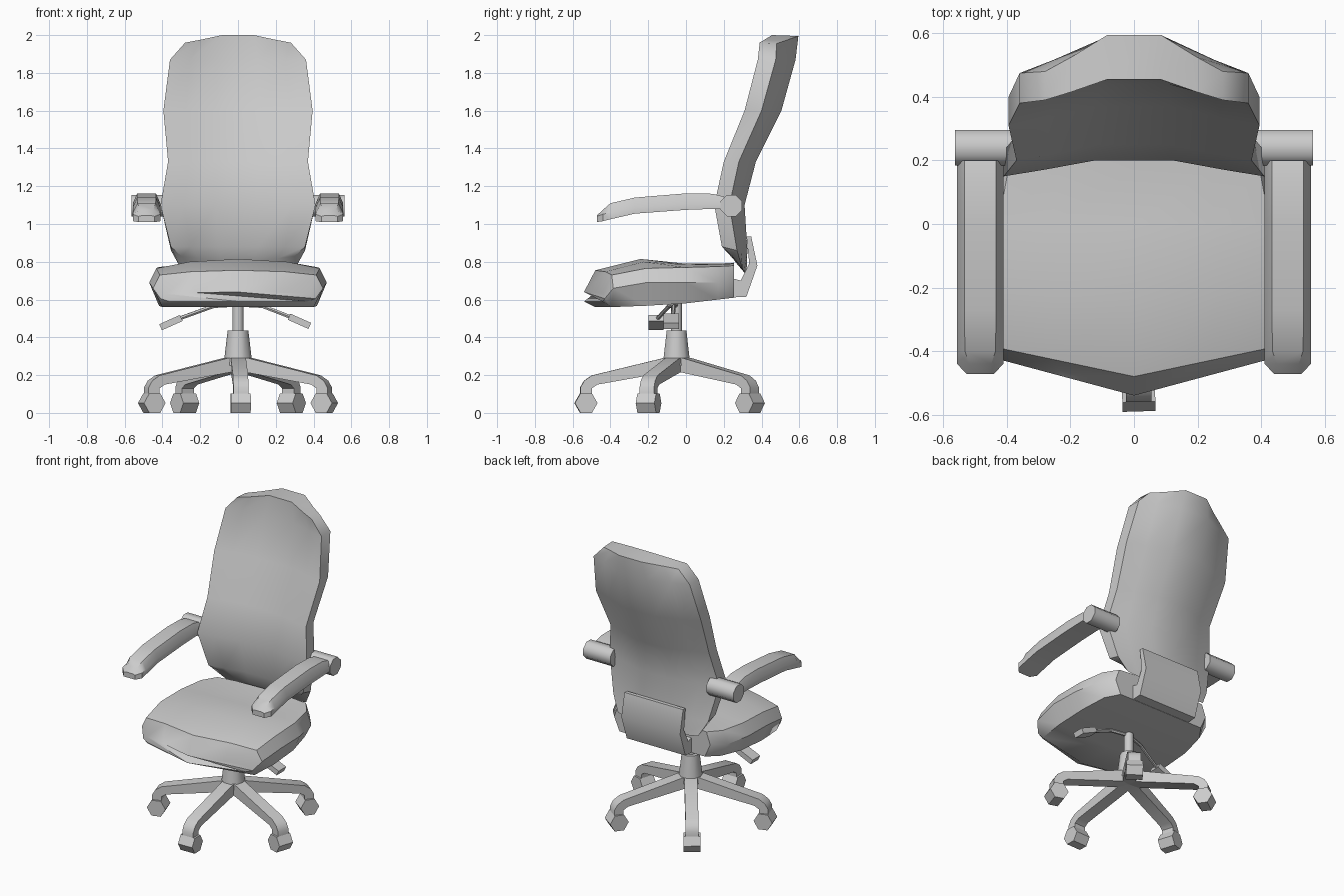
import bpy, bmesh, math
from mathutils import Matrix, Vector

if "Cube" in bpy.data.objects:
    bpy.data.objects.remove(bpy.data.objects["Cube"])


def finish(name, bm, angle=35, matrix=None, mirror=False):
    bmesh.ops.recalc_face_normals(bm, faces=bm.faces)
    me = bpy.data.meshes.new(name)
    bm.to_mesh(me)
    bm.free()
    if matrix:
        me.transform(matrix)
    ob = bpy.data.objects.new(name, me)
    bpy.context.collection.objects.link(ob)
    bpy.ops.object.select_all(action='DESELECT')
    ob.select_set(True)
    bpy.context.view_layer.objects.active = ob
    bpy.ops.object.shade_smooth_by_angle(angle=math.radians(angle))
    if mirror:
        ob.modifiers.new("mirror", 'MIRROR')
    return ob


def loft(name, rings, strip=True, **kw):
    """Skin closed rings; ends closed with quad strips or a single face."""
    bm = bmesh.new()
    rows = [[bm.verts.new(p) for p in r] for r in rings]
    n = len(rows[0])
    for a, b in zip(rows, rows[1:]):
        for i in range(n):
            j = (i + 1) % n
            bm.faces.new((a[i], a[j], b[j], b[i]))
    for r in (rows[0], rows[-1]):
        if strip:
            for i in range(n // 2 - 1):
                bm.faces.new((r[i], r[i + 1], r[n - 2 - i], r[n - 1 - i]))
        else:
            bm.faces.new(r)
    return finish(name, bm, **kw)


def prism(name, profile, half, **kw):
    """Extrude a (y, z) profile across x."""
    return loft(name, [[(s, y, z) for y, z in profile] for s in (-half, half)],
                strip=False, **kw)


def tube(name, a, b, r1, r2, sides, spin=0, angle=50, **kw):
    a, b = Vector(a), Vector(b)
    q = (b - a).to_track_quat('Z', 'Y')
    rings = []
    for p, r in ((a, r1), (b, r2)):
        rings.append([p + q @ Vector((r * math.cos(t), r * math.sin(t), 0))
                      for t in (spin + 2 * math.pi * i / sides for i in range(sides))])
    return loft(name, rings, strip=False, angle=angle, **kw)


# Backrest: curved shell, rows of
# (z, half width, front edge y, front centre y, back edge y, back centre y, edge drop, back drop)
rows = [(.80, .30, .245, .26, .30, .32, -.03, .07),
        (.88, .355, .19, .235, .27, .325, 0, .02),
        (1.10, .41, .15, .20, .23, .31, 0, 0),
        (1.33, .37, .20, .25, .28, .37, 0, 0),
        (1.60, .395, .31, .37, .40, .505, 0, 0),
        (1.87, .36, .38, .44, .475, .58, 0, 0),
        (2.0, .28, .39, .455, .48, .595, .04, .005)]
cols = [(-1, 1), (-.7, .6), (-.3, 0), (.3, 0), (.7, .6), (1, 1)]
rings = []
for z, w, fe, fc, be, bc, drop, bdrop in rows:
    front = [(u * w, fc + (fe - fc) * t, z - drop * t) for u, t in cols]
    back = [(u * w, bc + (be - bc) * t, z - drop * t - bdrop) for u, t in reversed(cols)]
    rings.append(front + back)
loft("backrest", rings, angle=40)

# Seat cushion: (edge y, half width, top, shoulder, widest, bottom z, front bow)
rows = [(-.43, .41, .64, .63, .605, .59, .11),
        (-.385, .45, .755, .73, .66, .56, .095),
        (-.21, .47, .815, .765, .69, .567, .03),
        (0, .465, .79, .77, .69, .58, 0),
        (.17, .43, .79, .775, .69, .60, 0),
        (.255, .36, .795, .78, .70, .61, 0)]
rings = []
for y, w, zt, zs, zm, zb, bow in rows:
    half = [(0, zt), (.55, zt - (zt - zs) * .3), (.92, zs), (1, zm), (.89, zb), (0, zb)]
    loop = half + [(-u, z) for u, z in half[-2:0:-1]]
    loop = loop[-3:] + loop[:-3]
    rings.append([(u * w, y - bow * (1 - abs(u)), z) for u, z in loop])
loft("seat", rings, angle=45)

# Bracket joining seat and backrest
prism("back_bracket", [(.22, .61), (.32, .615), (.378, .78), (.345, .935),
                       (.32, .935), (.335, .79), (.29, .70), (.22, .72)], .22)

# Armrests: (y, half width, top half width, bottom, rim, top z)
rows = [(-.472, .043, .025, 1.01, 1.04, 1.045),
        (-.44, .073, .035, 1.015, 1.052, 1.075),
        (-.40, .073, .048, 1.025, 1.06, 1.11),
        (-.27, .073, .05, 1.055, 1.088, 1.14),
        (0, .073, .05, 1.075, 1.108, 1.162),
        (.14, .073, .05, 1.08, 1.11, 1.16),
        (.20, .073, .05, 1.08, 1.11, 1.145)]
cx = .484
loft("armrest", [[(cx - w, y, zb), (cx - w, y, zm), (cx - t, y, zt),
                  (cx + t, y, zt), (cx + w, y, zm), (cx + w, y, zb)]
                 for y, w, t, zb, zm, zt in rows], angle=30, mirror=True)
tube("armrest_pivot", (.36, .24, 1.097), (.563, .24, 1.097), .061, .061, 8,
     spin=math.pi / 8, mirror=True)

# Gas column and hub
CY = -.05
tube("column", (0, CY, .42), (0, CY, .60), .03, .03, 10)
tube("hub", (0, CY, .25), (0, CY, .435), .077, .055, 10)

# Five spokes with hexagonal casters
spoke = [(0, .295), (.07, .29), (.45, .198), (.49, .17), (.51, .135), (.51, .09),
         (.45, .09), (.45, .13), (.42, .15), (0, .225)]
R = .48
for k in range(5):
    ang = k * 2 * math.pi / 5 + (.03 if k == 0 else 0)
    m = Matrix.Translation((0, CY, 0)) @ Matrix.Rotation(ang, 4, 'Z')
    prism("base_spoke", [(-r, z) for r, z in spoke], .04, matrix=m)
    wheel = [(-R + .06 * math.cos(i * math.pi / 3), .052 + .06 * math.sin(i * math.pi / 3))
             for i in range(6)]
    prism("caster", wheel, .052, matrix=m)

# Adjustment levers
for side, mid, end in (("left", (-.13, -.09, .565), (-.31, -.15, .50)),
                       ("right", (.13, -.065, .565), (.28, -.07, .507))):
    tube(side + "_lever_arm", (0, CY, .572), mid, .011, .011, 6)
    tube(side + "_lever_rod", mid, end, .011, .011, 6)
    s = math.copysign(1, end[0])
    bm = bmesh.new()
    bmesh.ops.create_cube(bm, size=1, matrix=Matrix.Diagonal((.12, .08, .035, 1)))
    finish(side + "_lever_paddle", bm, matrix=Matrix.Translation(
        (end[0] + s * .045, end[1] - .008, end[2] - .022)) @ Matrix.Rotation(s * .42, 4, 'Y'))
